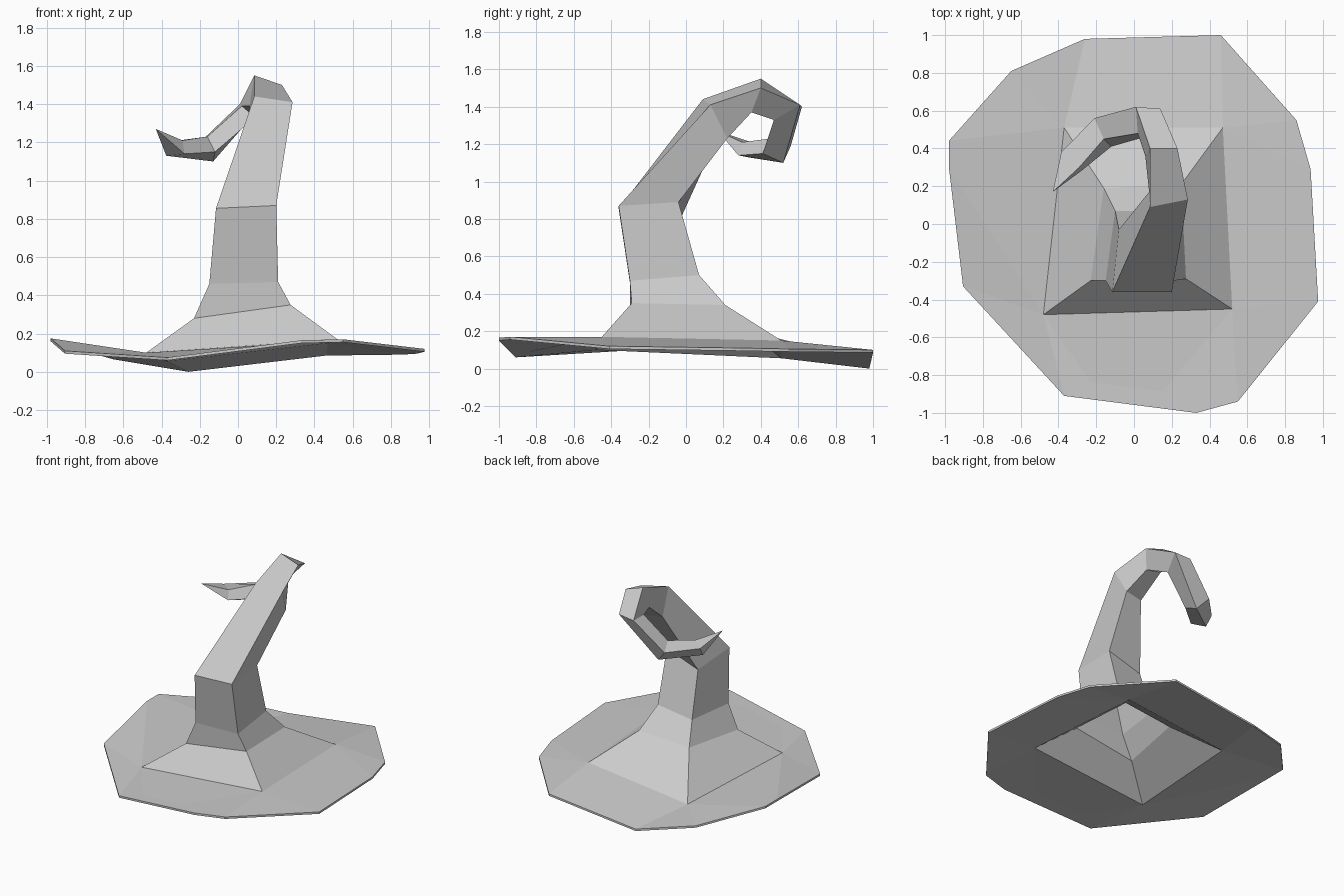
import bpy, bmesh
from mathutils import Vector

if "Cube" in bpy.data.objects:
    bpy.data.objects.remove(bpy.data.objects["Cube"], do_unlink=True)

grey = bpy.data.materials.new("plain grey")
grey.use_nodes = True
colour = (0.6, 0.6, 0.6, 1)
grey.diffuse_color = colour
grey.node_tree.nodes["Principled BSDF"].inputs["Base Color"].default_value = colour


def finish(bm, name):
    mesh = bpy.data.meshes.new(name)
    bm.to_mesh(mesh)
    bm.free()
    mesh.materials.append(grey)
    bpy.context.collection.objects.link(bpy.data.objects.new(name, mesh))


# Four-sided sections: front right, front left, back left, back right
foot = [(-.48, -.48, .10), (.52, -.45, .17), (.47, .51, .15), (-.37, .51, .055)]
sections = [
    foot,
    [(-.23, -.30, .28), (.275, -.29, .35), (.25, .21, .34), (-.16, .19, .31)],
    [(-.15, -.30, .46), (.21, -.30, .47), (.19, .07, .50), (-.10, .07, .46)],
    [(-.115, -.36, .855), (.20, -.36, .87), (.19, -.04, .89), (-.08, -.03, .80)],
    [(.085, .09, 1.44), (.285, .13, 1.41), (.25, .22, 1.23), (.08, .17, 1.24)],
    [(.085, .40, 1.55), (.23, .40, 1.50), (.18, .35, 1.37), (.06, .36, 1.39)],
    [(.01, .62, 1.40), (.14, .61, 1.41), (.09, .47, 1.33), (.02, .48, 1.39)],
    [(-.21, .56, 1.19), (-.13, .52, 1.10), (-.12, .41, 1.15), (-.16, .45, 1.23)],
    [(-.385, .38, 1.20), (-.375, .33, 1.13), (-.28, .28, 1.14), (-.29, .30, 1.21)],
]
tip = (-.43, .17, 1.27)

# Curling stalk, open underneath and closed to a point
bm = bmesh.new()
rings = [[bm.verts.new(p) for p in s] for s in sections]
for low, high in zip(rings, rings[1:]):
    for i in range(4):
        j = (i + 1) % 4
        bm.faces.new((low[i], low[j], high[j], high[i]))
point = bm.verts.new(tip)
for i in range(4):
    bm.faces.new((rings[-1][i], rings[-1][(i + 1) % 4], point))
finish(bm, "curled_stalk")

# Thin uneven ground sheet around the foot of the stalk
rim = [(-.905, -.33, .11), (-.37, -.91, .075), (.33, -1, .165), (.55, -.94, .17),
       (.975, -.41, .12), (.935, .29, .11), (.86, .55, .105), (.46, 1, .10),
       (-.26, .98, .015), (-.65, .81, .08), (-.98, .44, .175), (-.98, .30, .175)]
nearest = [0, 0, 1, 1, 1, 2, 2, 2, 3, 3, 3, 0]

bm = bmesh.new()
inner = [bm.verts.new(p) for p in foot]
top = [bm.verts.new(p) for p in rim]
bottom = [bm.verts.new(Vector(p) - Vector((0, 0, .015))) for p in rim]
for i in range(len(rim)):
    j = (i + 1) % len(rim)
    a, b = inner[nearest[i]], inner[nearest[j]]
    for loop, flip in ((top, False), (bottom, True)):
        face = [loop[i], loop[j], b] + ([a] if a is not b else [])
        bm.faces.new(face[::-1] if flip else face)
    bm.faces.new((bottom[i], bottom[j], top[j], top[i]))
finish(bm, "ground_sheet")
